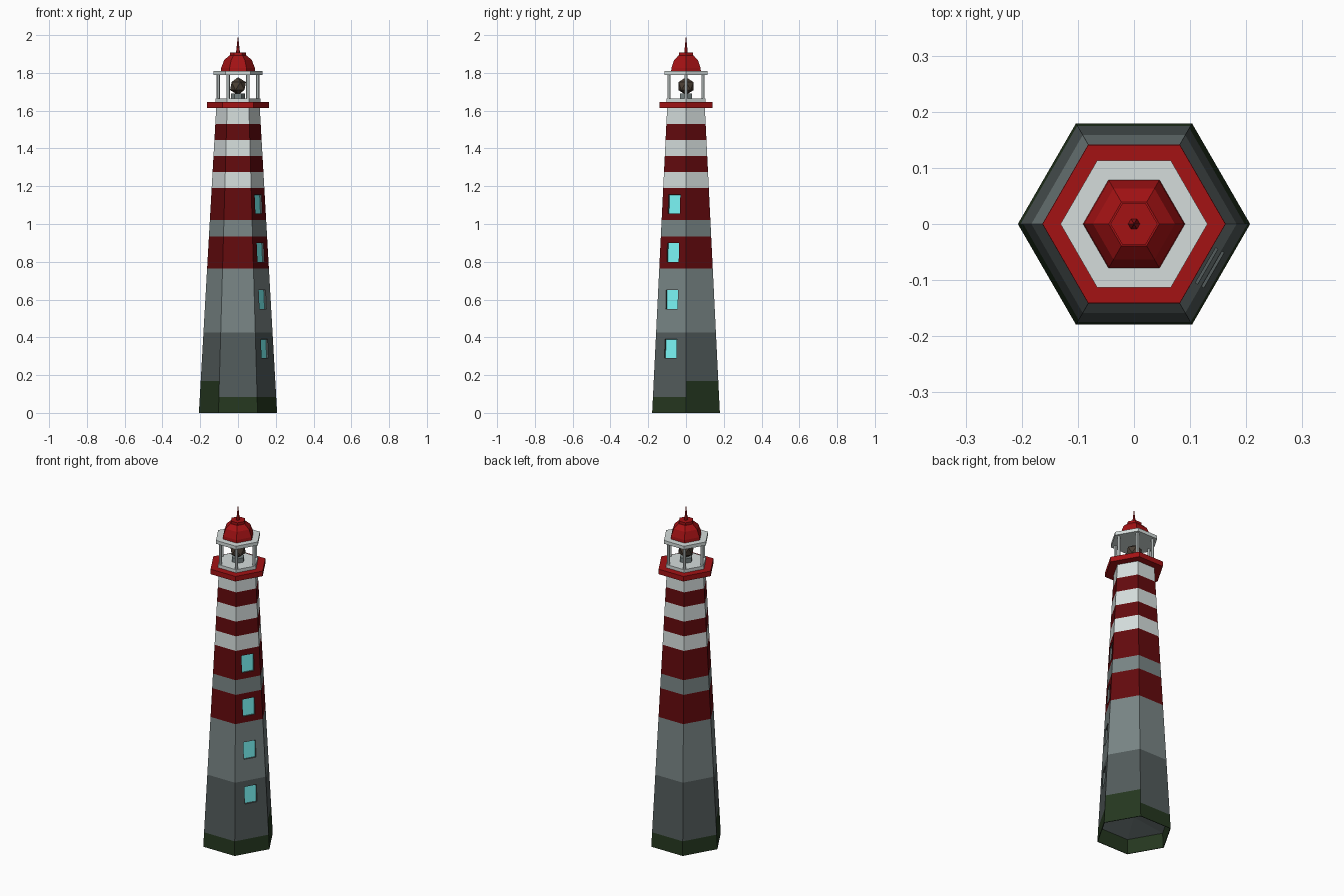
import bpy, bmesh
from math import cos, sin, pi, radians, atan
from mathutils import Matrix

if "Cube" in bpy.data.objects:
    bpy.data.objects.remove(bpy.data.objects["Cube"])


def material(name, r, g, b):
    m = bpy.data.materials.new(name)
    m.diffuse_color = (r, g, b, 1)
    m.use_nodes = True
    m.node_tree.nodes["Principled BSDF"].inputs["Base Color"].default_value = m.diffuse_color
    return m


GREEN = material("moss_green", .018, .038, .014)
DARK = material("dark_grey", .085, .105, .105)
MID = material("mid_grey", .19, .235, .235)
LIGHT = material("pale_grey", .66, .72, .71)
BRICK = material("dark_red", .125, .003, .004)
RED = material("bright_red", .37, .006, .007)
CYAN = material("window_cyan", .20, .95, .95)
BROWN = material("lamp_brown", .07, .05, .035)


def finish(name, bm, mats):
    bmesh.ops.recalc_face_normals(bm, faces=bm.faces)
    me = bpy.data.meshes.new(name)
    bm.to_mesh(me)
    bm.free()
    for m in mats:
        me.materials.append(m)
    ob = bpy.data.objects.new(name, me)
    bpy.context.collection.objects.link(ob)
    return ob


def lathe(name, profile, mats, pick=lambda ring, side: 0, sides=6, at=(0, 0)):
    """Revolve (radius, z) points; radius 0 becomes a single pole vertex."""
    bm = bmesh.new()
    rings = []
    for r, z in profile:
        n = sides if r > 0 else 1
        rings.append([bm.verts.new((at[0] + r * cos(2 * pi * k / sides),
                                    at[1] + r * sin(2 * pi * k / sides), z))
                      for k in range(n)])
    for i in range(len(rings) - 1):
        a, b = rings[i], rings[i + 1]
        for k in range(sides):
            j = (k + 1) % sides
            quad = [a[k % len(a)], a[j % len(a)], b[j % len(b)], b[k % len(b)]]
            f = bm.faces.new(list(dict.fromkeys(quad)))
            f.material_index = pick(i, k)
    return finish(name, bm, mats)


def prism(name, r, z0, z1, mat, **kw):
    return lathe(name, [(0, z0), (r, z0), (r, z1), (0, z1)], [mat], **kw)


# Tapered six-sided tower with painted bands and a recessed underside
def radius(z):
    return .207 - .0568 * z


mats = [DARK, GREEN, MID, LIGHT, BRICK]
bands = [0, .085, .17, .425, .765, .935, 1.02, 1.19, 1.275, 1.36, 1.445, 1.53, 1.615]
colours = [1, 0, 0, 2, 4, 2, 4, 3, 4, 3, 4, 3, 3]     # one per band, then the top cap
underside = [(0, .11), (radius(.085) - .004, .085), (radius(0) - .004, 0)]


def tower_colour(ring, side):
    if ring < len(underside):
        return 2 if ring == 0 else 1
    band = ring - len(underside)
    if band == 1 and side in (0, 3):   # moss climbs higher on two faces
        return 1
    return colours[band]


tower = lathe("tower", underside + [(radius(z), z) for z in bands] + [(0, bands[-1])],
              mats, tower_colour)

# Four recessed windows following the slope of the front-right wall
cutter_bm, pane_bm = bmesh.new(), bmesh.new()
tilt = atan(.0568 * cos(pi / 6))
for z in (.34, .60, .85, 1.105):
    frame = (Matrix.Rotation(radians(-30), 4, 'Z')
             @ Matrix.Translation((radius(z) * cos(pi / 6), 0, z))
             @ Matrix.Rotation(-tilt, 4, 'Y'))
    bmesh.ops.create_cube(cutter_bm, size=1,
                          matrix=frame @ Matrix.Diagonal((.026, .072, .10, 1)))
    bmesh.ops.create_cube(pane_bm, size=1,
                          matrix=frame @ Matrix.Translation((-.013, 0, 0))
                          @ Matrix.Diagonal((.004, .072, .10, 1)))
cutter = finish("window_cutter", cutter_bm, [])
cutter.hide_render = True
cutter.hide_viewport = True
finish("window_panes", pane_bm, [CYAN])
cut = tower.modifiers.new("window_openings", 'BOOLEAN')
cut.operation = 'DIFFERENCE'
cut.solver = 'EXACT'
cut.object = cutter

# Gallery deck and lantern room
prism("gallery_deck", .163, 1.615, 1.645, RED)
prism("lantern_floor", .118, 1.645, 1.664, LIGHT)
for k in range(6):
    a = k * pi / 3
    prism("lantern_post", .009, 1.66, 1.795, LIGHT, at=(.105 * cos(a), .105 * sin(a)))
prism("lantern_roof_plate", .131, 1.79, 1.81, LIGHT)

# Lamp on its pedestal
prism("lamp_pedestal", .036, 1.66, 1.69, MID)
bm = bmesh.new()
bmesh.ops.create_icosphere(bm, subdivisions=1, radius=.047,
                           matrix=Matrix.Translation((0, 0, 1.73)))
finish("lamp", bm, [BROWN])

# Domed roof with cap and spire
lathe("dome", [(0, 1.808), (.091, 1.808), (.089, 1.827), (.073, 1.868), (.045, 1.893),
               (0, 1.895)], [RED])
prism("dome_cap", .042, 1.89, 1.908, RED)
lathe("spire", [(0, 1.905), (.011, 1.905), (.008, 1.93), (.004, 1.965), (0, 2.0)], [RED])
